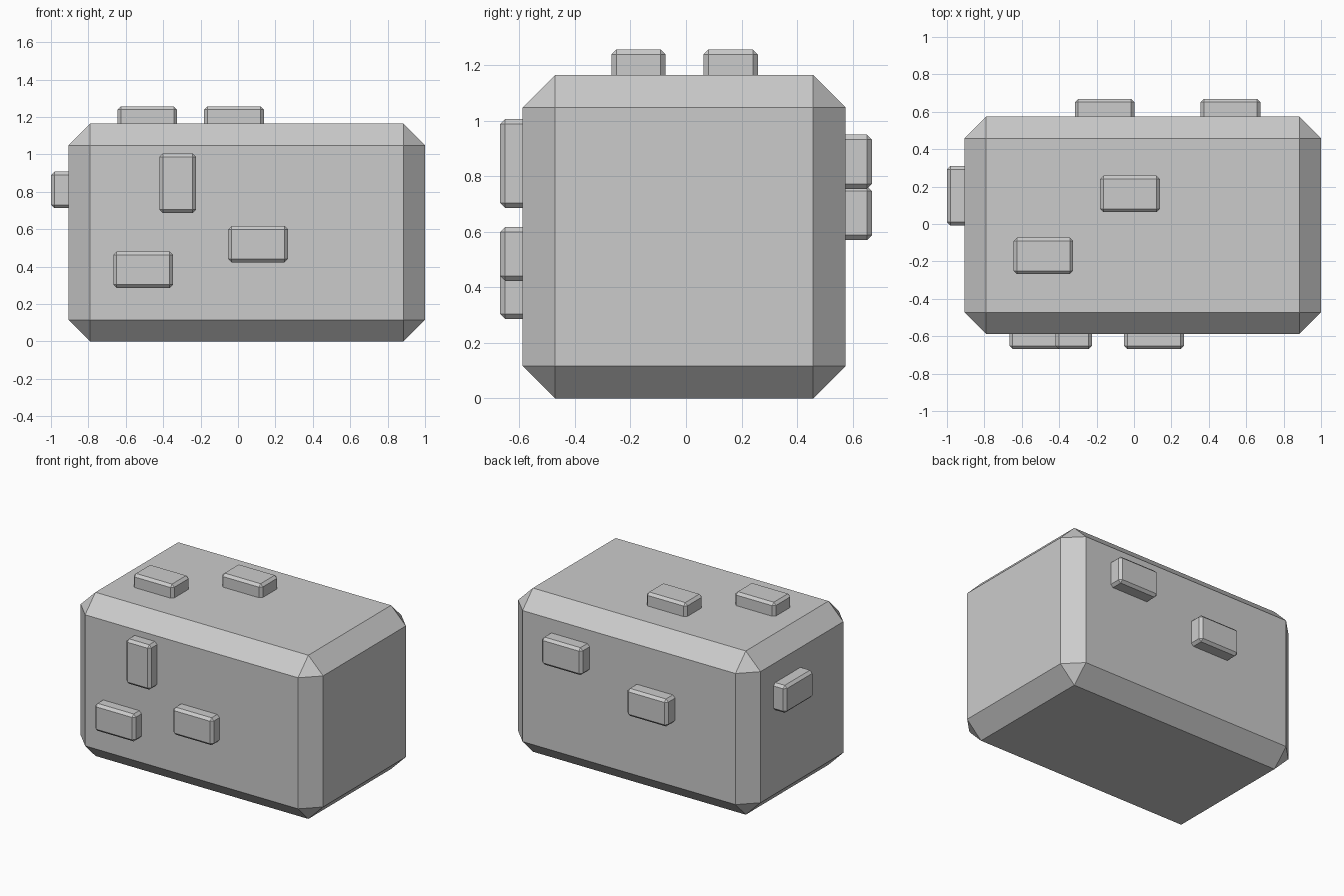
import bpy, bmesh
from mathutils import Vector

if "Cube" in bpy.data.objects:
    bpy.data.objects.remove(bpy.data.objects["Cube"])


def chamfered_box(name, lo, hi, bevel):
    lo, hi = Vector(lo), Vector(hi)
    bm = bmesh.new()
    bmesh.ops.create_cube(bm, size=1)
    for v in bm.verts:
        v.co = (lo + hi) / 2 + v.co * (hi - lo)
    bmesh.ops.bevel(bm, geom=bm.edges[:], offset=bevel, offset_type='OFFSET',
                    segments=1, affect='EDGES')
    mesh = bpy.data.meshes.new(name)
    bm.to_mesh(mesh)
    bm.free()
    ob = bpy.data.objects.new(name, mesh)
    bpy.context.collection.objects.link(ob)
    return ob


# Main block with wide 45 degree chamfers
LO, HI = (-0.907, -0.588, 0), (1.0, 0.574, 1.164)
body = chamfered_box("block_body", LO, HI, 0.116)
# offset is measured along the faces for right-angled edges

LONG, SHORT, SINK, BEVEL = 0.319, 0.195, 0.05, 0.018


def stud(name, axis, side, outer, center, size):
    """Small raised pad on one face; center and size use the two other axes."""
    inner = (HI if side > 0 else LO)[axis] - side * SINK
    lo, hi = [0, 0, 0], [0, 0, 0]
    lo[axis], hi[axis] = min(inner, outer), max(inner, outer)
    for a, c, s in zip([i for i in range(3) if i != axis], center, size):
        lo[a], hi[a] = c - s / 2, c + s / 2
    chamfered_box(name, lo, hi, BEVEL)


flat, tall = (LONG, SHORT), (SHORT, LONG)

# Top pads
for i, c in enumerate([(-0.485, -0.171), (-0.021, 0.161)]):
    stud(f"top_pad_{i + 1}", 2, 1, 1.257, c, flat)

# Front pads, one of them upright
for i, (c, s) in enumerate([((-0.322, 0.846), tall), ((0.107, 0.52), flat),
                            ((-0.507, 0.383), flat)]):
    stud(f"front_pad_{i + 1}", 1, -1, -0.669, c, s)

# Back pads
for i, c in enumerate([(0.516, 0.852), (-0.157, 0.667)]):
    stud(f"back_pad_{i + 1}", 1, 1, 0.669, c, flat)

# Left pad
stud("left_pad", 0, -1, -1.0, (0.151, 0.81), flat)
